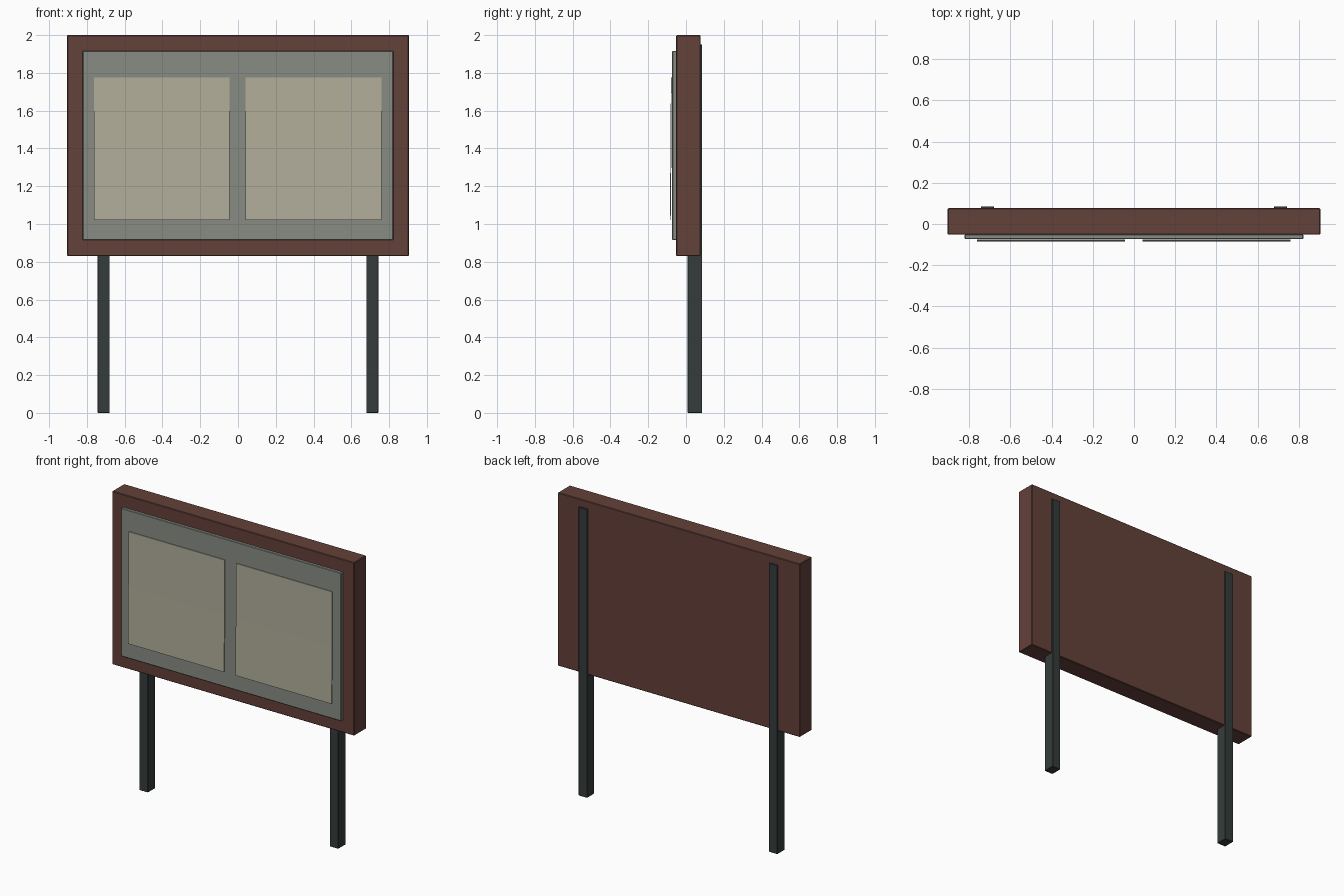
import bpy, bmesh

if "Cube" in bpy.data.objects:
    bpy.data.objects.remove(bpy.data.objects["Cube"])


def srgb(r, g, b):
    f = lambda c: c / 12.92 if c <= 0.04045 else ((c + 0.055) / 1.055) ** 2.4
    return (f(r / 255), f(g / 255), f(b / 255), 1)


def material(name, rgb):
    m = bpy.data.materials.new(name)
    m.diffuse_color = srgb(*rgb)
    m.use_nodes = True
    m.node_tree.nodes["Principled BSDF"].inputs["Base Color"].default_value = m.diffuse_color
    return m


brown = material("red_brown_wood", (100, 65, 58))
grey = material("grey_panel", (136, 140, 132))
cream = material("cream_paper", (178, 174, 155))
dark = material("dark_metal", (53, 60, 59))


def finish(name, bm, mat):
    bmesh.ops.recalc_face_normals(bm, faces=bm.faces)
    me = bpy.data.meshes.new(name)
    bm.to_mesh(me)
    bm.free()
    me.materials.append(mat)
    ob = bpy.data.objects.new(name, me)
    bpy.context.collection.objects.link(ob)
    return ob


def box(name, lo, hi, mat, bevel=0.0):
    bm = bmesh.new()
    bmesh.ops.create_cube(bm, size=1)
    for v in bm.verts:
        v.co = [(a + b) / 2 + c * (b - a) for a, b, c in zip(lo, hi, v.co)]
    ob = finish(name, bm, mat)
    if bevel:
        mod = ob.modifiers.new("soft_edges", "BEVEL")
        mod.width = bevel
        mod.segments = 1
    return ob


def sheet(name, x0, x1, profile, thickness, mat):
    """Thin sheet from a (y, z) side profile, extruded across x."""
    outline = profile + [(y + thickness, z) for y, z in reversed(profile)]
    bm = bmesh.new()
    face = bm.faces.new([bm.verts.new((x0, y, z)) for y, z in outline])
    ext = bmesh.ops.extrude_face_region(bm, geom=[face])
    for v in ext["geom"]:
        if isinstance(v, bmesh.types.BMVert):
            v.co.x = x1
    return finish(name, bm, mat)


# Thick board and the raised display panel on its front
box("board", (-0.905, -0.052, 0.83), (0.905, 0.077, 2.0), brown, 0.004)
box("display_panel", (-0.822, -0.073, 0.915), (0.822, -0.05, 1.915), grey, 0.003)

# Two sheets pinned to the panel, leaning out slightly at the bottom
lean = [(-0.086, 1.02), (-0.082, 1.4), (-0.08, 1.775)]
for side, x0 in (("left", -0.763), ("right", 0.041)):
    sheet(side + "_notice_sheet", x0, x0 + 0.719, lean, 0.005, cream)

# Posts set into the back of the board
for side, s in (("left", -1), ("right", 1)):
    x = s * 0.711
    box(side + "_post", (x - 0.032, 0.009, 0), (x + 0.032, 0.086, 1.95), dark, 0.002)
